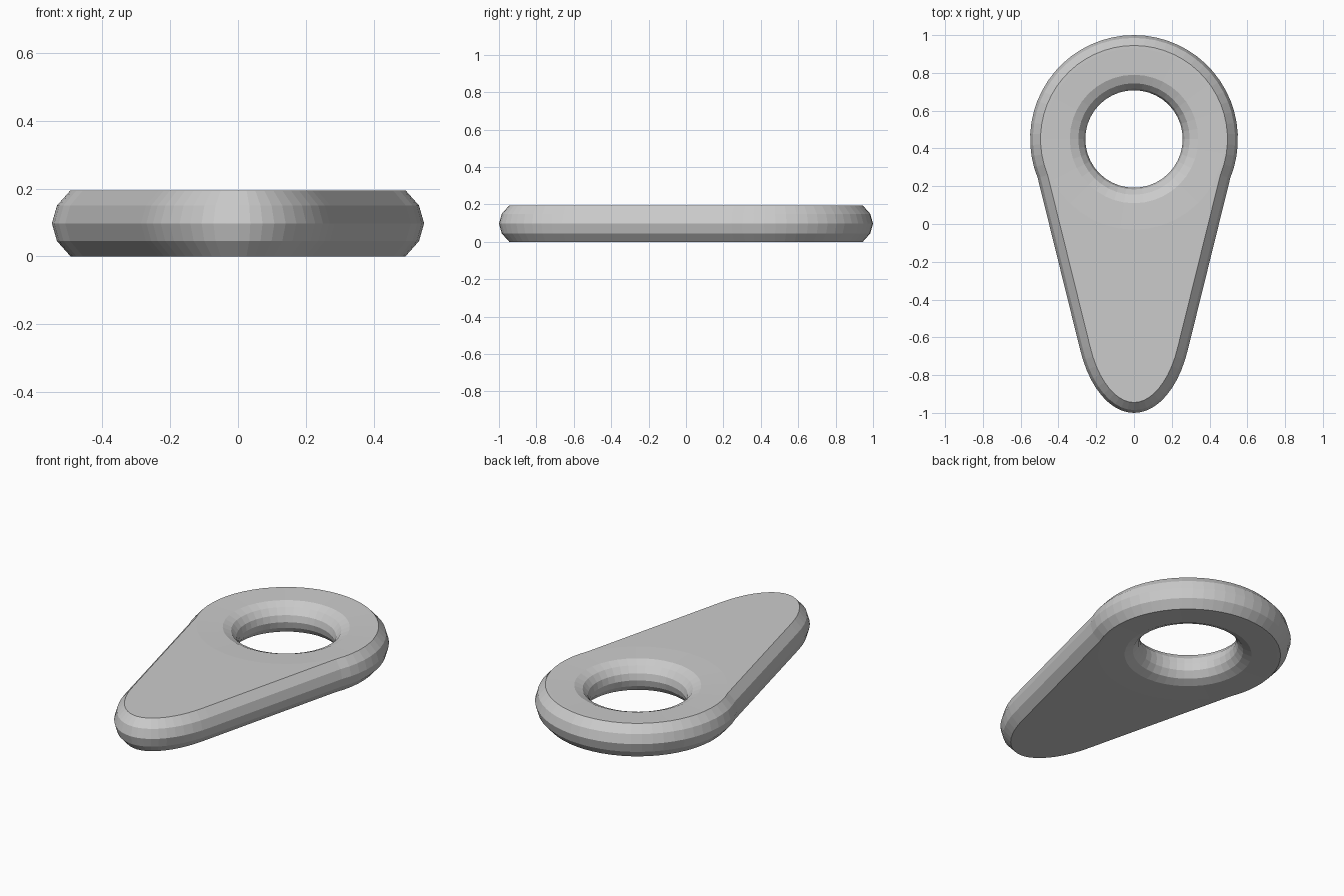
import bpy, bmesh, math
from mathutils import Vector

if "Cube" in bpy.data.objects:
    bpy.data.objects.remove(bpy.data.objects["Cube"])

H = 0.195          # plate thickness
CY = 0.45          # centre of round head and hole

# Right half of the teardrop outline, top to tip: round head, straight flank, elliptical tip
right = []
n = 18
end = math.radians(-22)
for i in range(n + 1):
    a = math.pi / 2 + (end - math.pi / 2) * i / n
    right.append(Vector((0.55 * math.cos(a), CY + 0.55 * math.sin(a))))
start = math.asin(0.382)
n = 10
for i in range(n + 1):
    a = start + (math.pi / 2 - start) * i / n
    right.append(Vector((0.31 * math.cos(a), -0.45 - 0.55 * math.sin(a))))
outline = right + [Vector((-p.x, p.y)) for p in reversed(right[1:-1])]


def inset(points, d):
    out = []
    for i, p in enumerate(points):
        e1 = (p - points[i - 1]).normalized()
        e2 = (points[(i + 1) % len(points)] - p).normalized()
        t = (e1 + e2).normalized()
        out.append(p + Vector((t.y, -t.x)) * d / max(0.5, t.dot(e1)))
    return out


bm = bmesh.new()


def ring(points, z):
    return [bm.verts.new((p.x, p.y, z)) for p in points]


def circle(r, count=40):
    return [Vector((r * math.cos(2 * math.pi * i / count),
                    CY + r * math.sin(2 * math.pi * i / count))) for i in range(count)]


def skin(rings):
    for a, b in zip(rings, rings[1:]):
        for i in range(len(a)):
            j = (i + 1) % len(a)
            bm.faces.new((a[i], a[j], b[j], b[i]))


def loop_edges(vs):
    return [e for i in range(len(vs)) if (e := bm.edges.get((vs[i - 1], vs[i])))]


# Rounded outer rim
rim = [ring(inset(outline, d), z) for d, z in
       ((0.055, 0), (0.015, 0.045), (0, H / 2), (0.015, H - 0.045), (0.055, H))]
skin(rim)

# Flared hole, symmetric about mid-thickness
half = [(0.48, 0), (0.34, 0.005), (0.295, 0.025), (0.267, 0.06), (0.258, H / 2)]
prof = half + [(r, H - z) for r, z in reversed(half[:-1])]
hole = [ring(circle(r), z) for r, z in prof]
skin(hole)

# Flat bottom and top faces between rim and hole
for k in (0, -1):
    bmesh.ops.triangle_fill(bm, use_beauty=True, normal=(0, 0, 1 if k else -1),
                            edges=loop_edges(rim[k]) + loop_edges(hole[k]))

bmesh.ops.recalc_face_normals(bm, faces=bm.faces[:])
mesh = bpy.data.meshes.new("eyelet_plate")
bm.to_mesh(mesh)
bm.free()
plate = bpy.data.objects.new("eyelet_plate", mesh)
bpy.context.collection.objects.link(plate)
